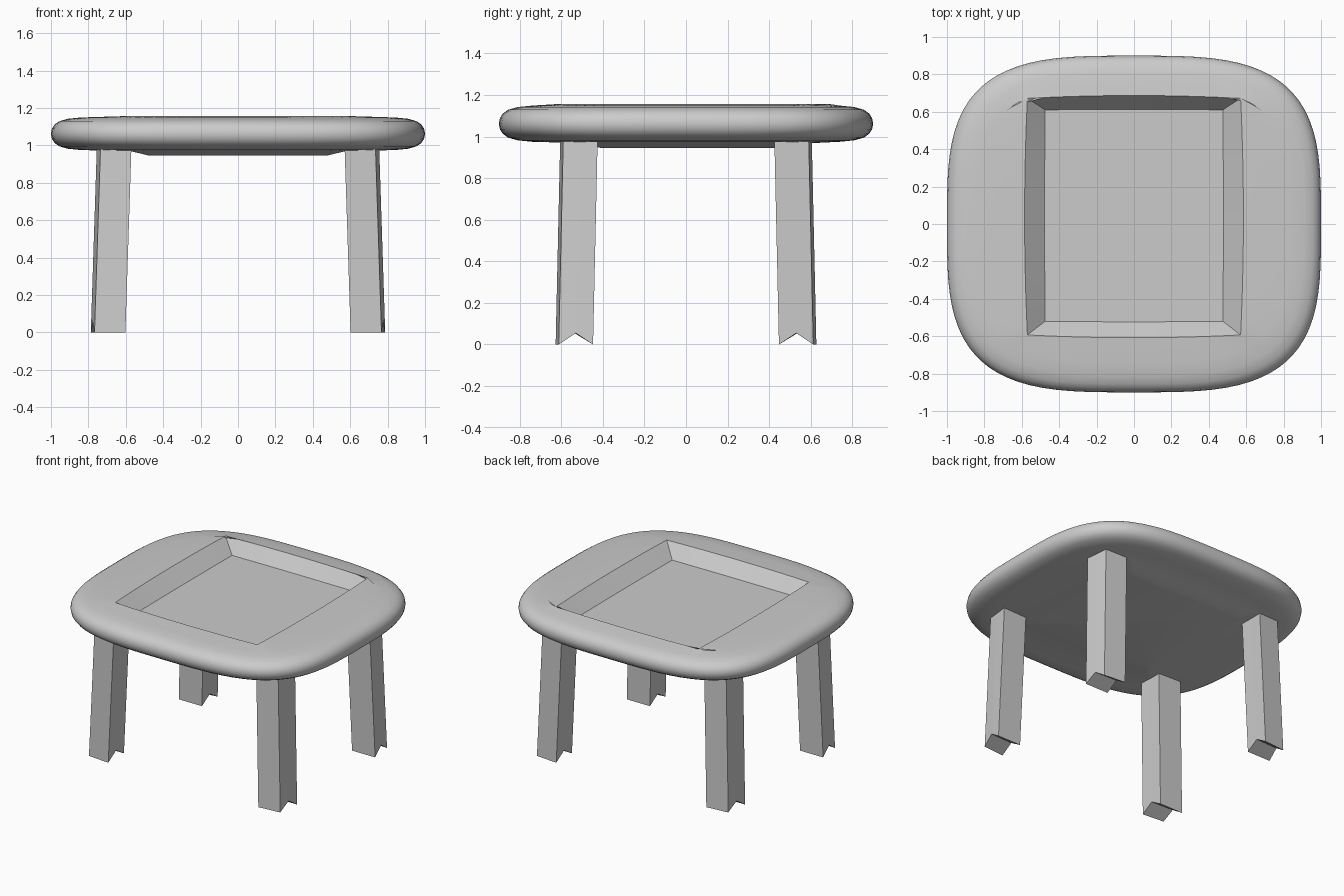
import bpy
import bmesh

cube = bpy.data.objects.get("Cube")
if cube:
    bpy.data.objects.remove(cube, do_unlink=True)

grey = bpy.data.materials.new("light_grey")
grey.use_nodes = True
colour = (0.6, 0.6, 0.6, 1)
grey.diffuse_color = colour
grey.node_tree.nodes["Principled BSDF"].inputs["Base Color"].default_value = colour


def make_object(name, bm):
    bmesh.ops.recalc_face_normals(bm, faces=bm.faces)
    mesh = bpy.data.meshes.new(name)
    bm.to_mesh(mesh)
    bm.free()
    obj = bpy.data.objects.new(name, mesh)
    mesh.materials.append(grey)
    bpy.context.collection.objects.link(obj)
    return obj


# Points around a unit square, shared by every ring of the top
SIDE = 24
steps = [-1 + 2 * i / SIDE for i in range(SIDE)]
square = ([(t, -1) for t in steps] + [(1, t) for t in steps]
          + [(-t, 1) for t in steps] + [(-1, -t) for t in steps])


def rounded(scale, z):
    """Soft-cornered outline; the rim inset is equal on all sides."""
    inset = 1 - scale
    ring = []
    for u, v in square:
        k = (abs(u) ** 3.4 + abs(v) ** 3.4) ** (-1 / 3.4)
        ring.append((u * k * (1 - inset), v * k * (0.9 - inset), z))
    return ring


def panel(half_x, y_min, y_max, z, bow=0.0):
    """Rectangle whose sides bow out slightly."""
    mid, half_y = (y_min + y_max) / 2, (y_max - y_min) / 2
    return [(u * (half_x + bow * (1 - v * v)),
             mid + v * (half_y + bow * (1 - u * u)), z) for u, v in square]


# Table top: underside panel, rounded rim, then the recessed tray
rim = [(0.84, 0.087), (0.91, 0.08), (0.955, 0.067), (0.98, 0.05), (0.995, 0.027)]
MID = 1.062
rings = [panel(0.475, -0.41, 0.53, 0.945), panel(0.57, -0.5, 0.6, 0.968)]
rings += [rounded(s, MID - h) for s, h in rim]
rings += [rounded(1, MID)]
rings += [rounded(s, MID + h) for s, h in reversed(rim)]
rings += [panel(0.57, -0.593, 0.672, 1.157, 0.015),
          panel(0.475, -0.52, 0.61, 1.065, 0.003)]

bm = bmesh.new()
loops = [[bm.verts.new(p) for p in ring] for ring in rings]
count = len(square)
for low, high in zip(loops, loops[1:]):
    for i in range(count):
        j = (i + 1) % count
        bm.faces.new((low[i], low[j], high[j], high[i]))
bm.faces.new(loops[0])
bm.faces.new(loops[-1])
table_top = make_object("table_top", bm)
bpy.context.view_layer.objects.active = table_top
table_top.select_set(True)
bpy.ops.object.shade_smooth_by_angle(angle=0.5)
table_top.select_set(False)


# Legs: splayed posts with a V notch cut along x in the foot
def leg(name, sx, sy):
    bm = bmesh.new()

    def section(dx, dy, z, notch):
        inner = [(0.57, 0.425), (0.57, 0.515), (0.57, 0.605)]
        outer = [(0.735, 0.59), (0.745, 0.5075), (0.755, 0.425)]
        heights = [z, z + notch, z]
        return [bm.verts.new((sx * (x + dx), sy * (y + dy), h))
                for (x, y), h in zip(inner + outer, heights * 2)]

    top = section(0, 0, 0.985, 0)
    foot = section(0.032, 0.022, 0, 0.055)
    for i in range(6):
        j = (i + 1) % 6
        bm.faces.new((foot[i], foot[j], top[j], top[i]))
    bm.faces.new(top)
    bm.faces.new((foot[0], foot[1], foot[4], foot[5]))
    bm.faces.new((foot[1], foot[2], foot[3], foot[4]))
    make_object(name, bm)


for sx, side in ((1, "left"), (-1, "right")):
    for sy, end in ((-1, "front"), (1, "back")):
        leg(f"{end}_{side}_leg", sx, sy)
